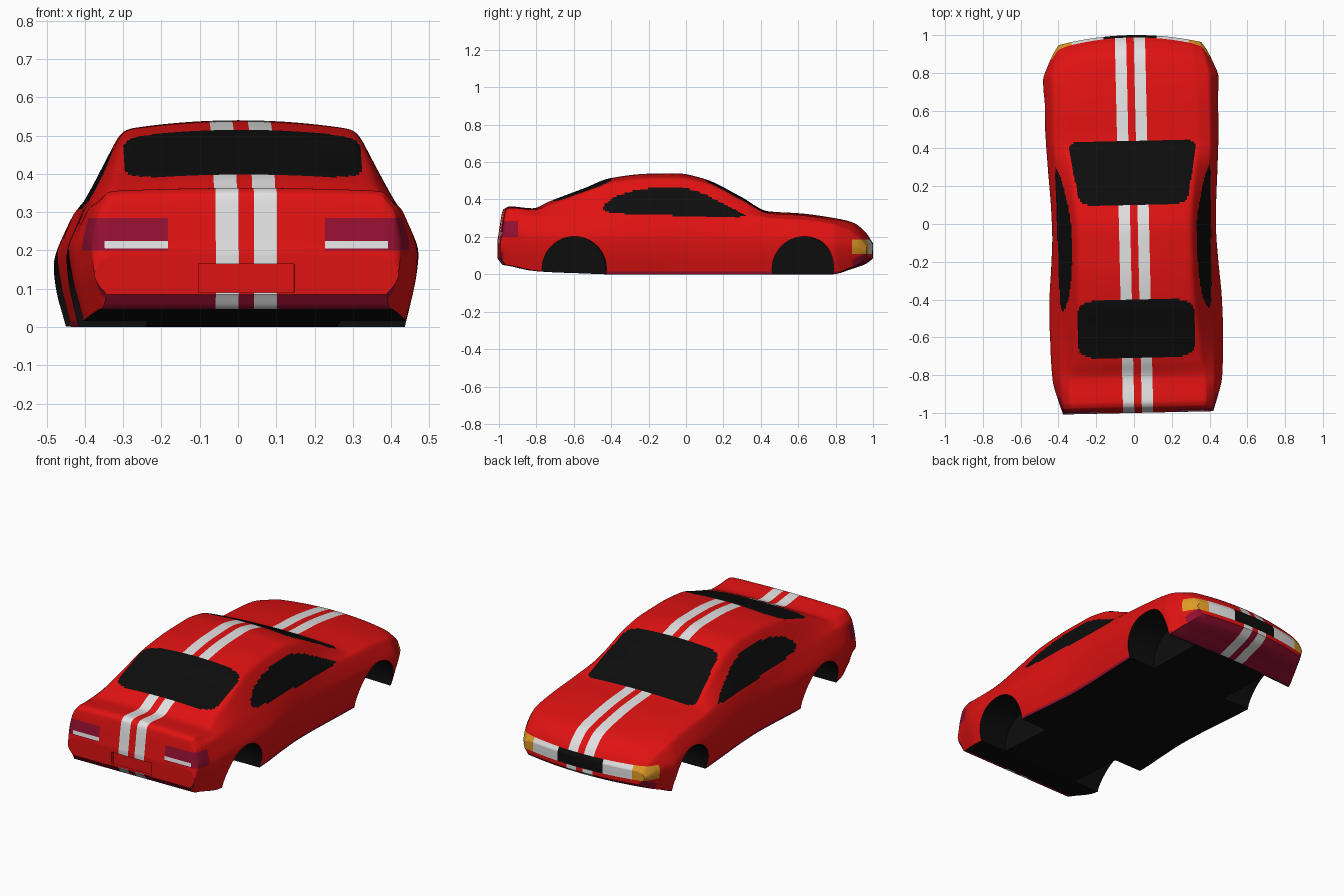
import bpy, bmesh, math
from mathutils import Vector, Matrix

if "Cube" in bpy.data.objects:
    bpy.data.objects.remove(bpy.data.objects["Cube"])

# ---------- colours ----------
def mat(name, r, g, b):
    m = bpy.data.materials.new(name)
    m.diffuse_color = (r, g, b, 1)
    m.use_nodes = True
    m.node_tree.nodes["Principled BSDF"].inputs["Base Color"].default_value = m.diffuse_color
    return m

MATS = [mat("red_paint", .75, .006, .006), mat("black_glass", .004, .004, .004),
        mat("white_stripe", .76, .76, .76), mat("maroon_lamp", .30, .005, .03),
        mat("amber_lamp", .75, .33, .02)]
RED, BLACK, WHITE, MAROON, AMBER = range(5)

# ---------- body stations: y, sill z, max half width, shoulder x, z, roof edge x, z, centre z ----------
ST = [(-1.0, .085, .40, .385, .17, .36, .185, .19), (-.97, .05, .41, .39, .30, .355, .345, .35),
      (-.94, .045, .42, .40, .305, .36, .355, .363), (-.82, .02, .452, .41, .31, .355, .345, .353),
      (-.73, .012, .458, .41, .31, .34, .375, .39), (-.55, .005, .463, .41, .31, .325, .442, .458),
      (-.4, 0, .46, .41, .31, .31, .495, .515), (-.2, 0, .445, .41, .31, .305, .515, .538),
      (-.05, 0, .437, .41, .31, .305, .515, .54), (.09, 0, .44, .41, .31, .31, .493, .513),
      (.29, 0, .452, .413, .31, .33, .398, .417), (.44, 0, .46, .42, .30, .35, .325, .337),
      (.61, 0, .466, .42, .29, .345, .315, .326), (.78, 0, .468, .42, .27, .34, .29, .303),
      (.89, .03, .44, .405, .24, .335, .265, .278), (.96, .055, .41, .385, .20, .335, .215, .225),
      (1.0, .085, .38, .365, .15, .33, .16, .165)]

def slope(k, c):
    d = [(ST[j + 1][c] - ST[j][c]) / (ST[j + 1][0] - ST[j][0])
         for j in (k - 1, k) if 0 <= j < len(ST) - 1]
    if len(d) == 1:
        return d[0]
    return 0 if d[0] * d[1] <= 0 else 2 * d[0] * d[1] / (d[0] + d[1])

def station(k, t):
    """Smooth blend between station k and k + 1."""
    h = ST[k + 1][0] - ST[k][0]
    out = [ST[k][0] + h * t]
    for c in range(1, 8):
        out.append((2*t**3 - 3*t*t + 1) * ST[k][c] + (t**3 - 2*t*t + t) * h * slope(k, c)
                   + (3*t*t - 2*t**3) * ST[k + 1][c] + (t**3 - t*t) * h * slope(k + 1, c))
    return out

def section(s):
    """Closed ring of (x, y, z) for one station, plus its widest height."""
    y, zb, wm, ws, zs, wr, zr, zt = s
    zm = zb + (zs - zb) * .65
    ctrl = [(wm - .035, zb), (wm - .01, zb + (zm - zb) * .5), (wm, zm), (ws, zs), (wr, zr)]
    pts = []
    for (a, b), n in zip(zip(ctrl, ctrl[1:]), (7, 7, 9, 20)):
        pts += [(a[0] + (b[0] - a[0]) * i / n, a[1] + (b[1] - a[1]) * i / n) for i in range(n)]
    pts += [(wr * (1 - i / 32), zt - (zt - zr) * (1 - i / 32) ** 2) for i in range(33)]
    for _ in range(7):  # round the corners
        pts = [pts[0]] + [((a[0] + 2*b[0] + c[0]) / 4, (a[1] + 2*b[1] + c[1]) / 4)
                          for a, b, c in zip(pts, pts[1:], pts[2:])] + [pts[-1]]
    half = [((wm - .035) * i / 8, zb) for i in range(8)] + pts
    ring = half + [(-x, z) for x, z in reversed(half[1:-1])]
    return [(x, y, z) for x, z in ring], zm

# ---------- loft the body ----------
rows = []
for k in range(len(ST) - 1):
    n = max(10, math.ceil((ST[k + 1][0] - ST[k][0]) / .011))
    rows += [section(station(k, i / n)) for i in range(n)]
rows.append(section(station(len(ST) - 2, 1)))

def cap(row):
    ring, zm = row
    return [[(x, y, zm + (z - zm) * (1 - .0995 * i)) for x, y, z in ring] for i in range(1, 11)]

rings = cap(rows[0])[::-1] + [r[0] for r in rows] + cap(rows[-1])
bm = bmesh.new()
vs = [[bm.verts.new(p) for p in r] for r in rings]
m = len(vs[0])
for a, b in zip(vs, vs[1:]):
    for i in range(m):
        j = (i + 1) % m
        bm.faces.new((a[i], a[j], b[j], b[i]))
bm.faces.new(vs[0])
bm.faces.new(vs[-1])
bmesh.ops.recalc_face_normals(bm, faces=bm.faces)
me = bpy.data.meshes.new("car_body")
bm.to_mesh(me)
bm.free()
body = bpy.data.objects.new("car_body", me)
bpy.context.collection.objects.link(body)
for mt in MATS:
    me.materials.append(mt)

# ---------- wheel arches and plate recess ----------
ARCH_R, ARCH_Z, AXLES = .172, .03, (-.607, .623)
cutters = []
for y in AXLES:
    for sx in (-1, 1):
        bpy.ops.mesh.primitive_cylinder_add(vertices=48, radius=ARCH_R, depth=.4,
                                            location=(sx * .45, y, ARCH_Z),
                                            rotation=(0, math.pi / 2, 0))
        cutters.append(bpy.context.object)
bpy.ops.mesh.primitive_cube_add(size=1, location=(0, -1, .1275))
bpy.context.object.scale = (.25, .036, .075)
cutters.append(bpy.context.object)
bpy.context.view_layer.objects.active = body
for c in cutters:
    c.name = "cutter"
    c.hide_render = True
    md = body.modifiers.new("cut", 'BOOLEAN')
    md.operation, md.object, md.solver = 'DIFFERENCE', c, 'EXACT'
    bpy.ops.object.modifier_apply(modifier=md.name)
    bpy.data.objects.remove(c)

# ---------- painted details, by position and direction ----------
SIDE_WINDOW = [(-.46, .35), (-.44, .375), (-.40, .41), (-.27, .453), (-.14, .466), (0, .46), (.09, .43),
               (.20, .372), (.325, .308), (.07, .31), (-.25, .319), (-.40, .328), (-.445, .338)]

def inside(y, z):
    hit = False
    for (a, b), (c, d) in zip(SIDE_WINDOW, SIDE_WINDOW[1:] + SIDE_WINDOW[:1]):
        if (b > z) != (d > z) and y < a + (c - a) * (z - b) / (d - b):
            hit = not hit
    return hit

def colour(p, n):
    x, y, z = abs(p.x), p.y, p.z
    if x > .24 and any(math.hypot(y - a, z - ARCH_Z) < ARCH_R + .0005 for a in AXLES):
        return BLACK                                    # wheel wells
    if -.998 < y < -.96 and x < .126 and .089 < z < .166:
        return RED                                      # plate recess
    if n.z < -.7 and -.955 < y < .8:
        return BLACK                                    # floor
    if y > .85 and .108 < z < .185:                     # grille and front lamps
        if x < .14:
            return BLACK
        if x < .31:
            return WHITE
        if y > .925:
            return AMBER
    if y < -.91 and x > .205 and .2 < z < .285:         # tail lamps
        return WHITE if x < .37 and .205 < z < .225 and y < -.96 else MAROON
    if n.z > .3 and abs(n.x) < .6:                      # windscreen and rear window
        if .1 < y < .445:
            h = .285 + .06 * (y - .1) / .345
            if (x / h) ** 9 + abs((y - .2725) / .1725) ** 9 < 1:
                return BLACK
        if -.71 < y < -.4 and (x / .31) ** 6 + abs((y + .555) / .155) ** 6 < 1:
            return BLACK
    if abs(n.x) > .4 and x > .28 and inside(y, z):
        return BLACK                                    # side windows
    if .02 < x < .08:
        return WHITE                                    # twin stripes
    return MAROON if n.z < -.35 or z < .012 else RED    # lower trim, paint

bm = bmesh.new()
bm.from_mesh(me)
cuts = [((s * x, 0, 0), (1, 0, 0)) for x in (.02, .08, .14, .205, .31, .37) for s in (-1, 1)]
cuts += [((0, 0, z), (0, 0, 1)) for z in (.108, .185, .2, .205, .225, .285)]
for co, no in cuts:
    bmesh.ops.bisect_plane(bm, geom=bm.verts[:] + bm.edges[:] + bm.faces[:], dist=1e-5,
                           plane_co=co, plane_no=no)
bm.normal_update()
for f in bm.faces:
    f.material_index = colour(f.calc_center_median(), f.normal)

# ---------- curve the nose in plan, then the slight turn of the whole car ----------
for v in bm.verts:
    t = min(1, max(0, (v.co.y - .7) / .3))
    v.co.y -= .05 * (v.co.x / .4) ** 2 * t * t * (3 - 2 * t)
bmesh.ops.rotate(bm, verts=bm.verts, cent=Vector(), matrix=Matrix.Rotation(.022, 3, 'Z'))
bm.to_mesh(me)
bm.free()

bpy.ops.object.select_all(action='DESELECT')
body.select_set(True)
bpy.context.view_layer.objects.active = body
bpy.ops.object.shade_smooth_by_angle(angle=math.radians(35))
